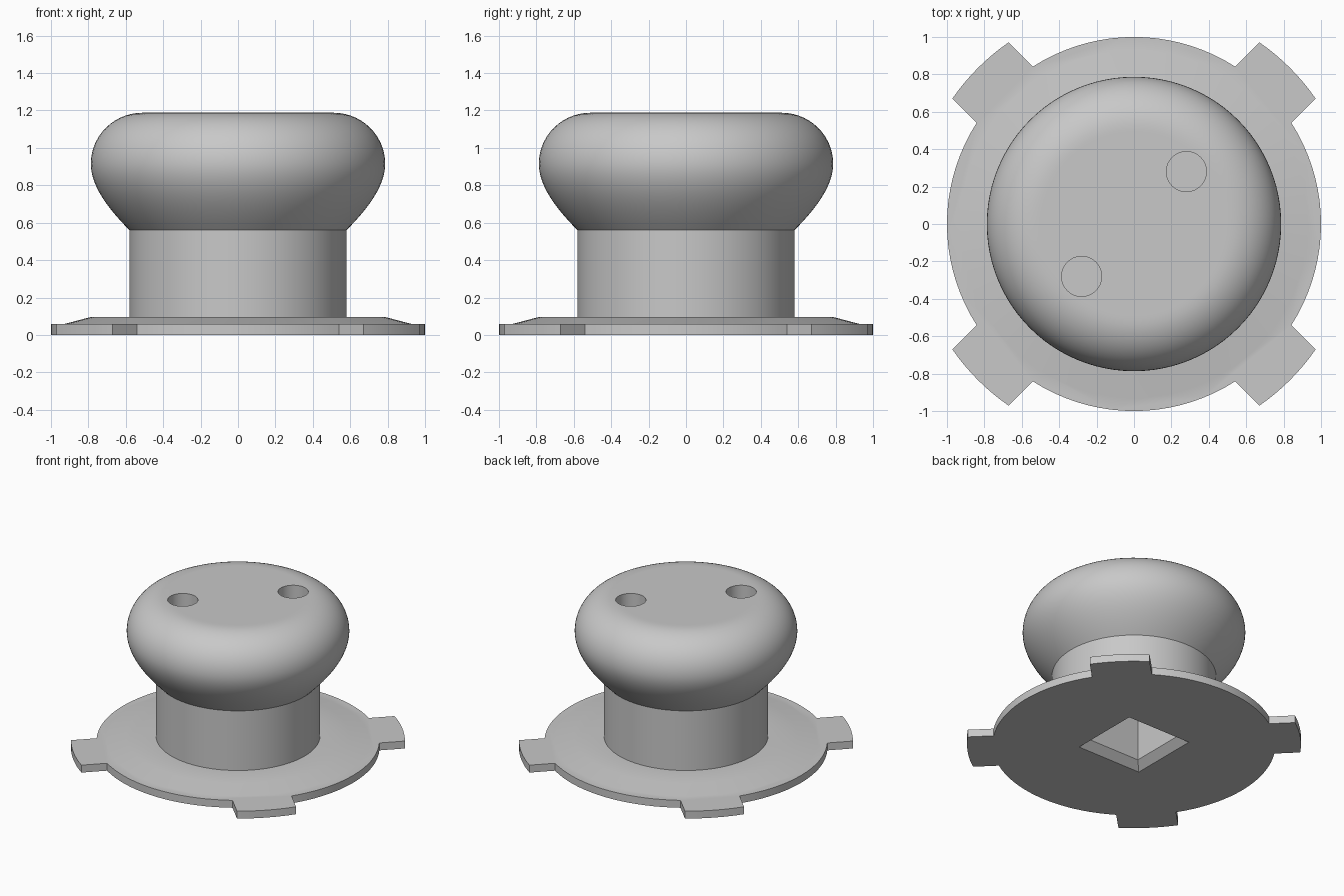
import bpy, bmesh
from math import sin, cos, pi, asin, radians
from mathutils import Vector
from mathutils.geometry import interpolate_bezier

cube = bpy.data.objects.get("Cube")
if cube:
    bpy.data.objects.remove(cube, do_unlink=True)

# One grey for the whole knob
grey = bpy.data.materials.new("plain grey")
grey.use_nodes = True
colour = (0.58, 0.58, 0.58, 1)
grey.diffuse_color = colour
grey.node_tree.nodes["Principled BSDF"].inputs["Base Color"].default_value = colour


def loft(name, rings):
    """Solid through a stack of closed rings, capped at both ends."""
    bm = bmesh.new()
    loops = [[bm.verts.new(p) for p in ring] for ring in rings]
    n = len(loops[0])
    for a, b in zip(loops, loops[1:]):
        for i in range(n):
            j = (i + 1) % n
            bm.faces.new((a[i], a[j], b[j], b[i]))
    bm.faces.new(loops[0][::-1])
    bm.faces.new(loops[-1])
    bmesh.ops.recalc_face_normals(bm, faces=bm.faces)
    mesh = bpy.data.meshes.new(name)
    bm.to_mesh(mesh)
    bm.free()
    mesh.materials.append(grey)
    ob = bpy.data.objects.new(name, mesh)
    bpy.context.collection.objects.link(ob)
    return ob


def circle(r, z, n=96, cx=0, cy=0):
    return [(cx + r * cos(2 * pi * i / n), cy + r * sin(2 * pi * i / n), z)
            for i in range(n)]


def square(h, z):
    return [(-h, -h, z), (h, -h, z), (h, h, z), (-h, h, z)]


def combine(ob, other, operation):
    mod = ob.modifiers.new(other.name, 'BOOLEAN')
    mod.operation = operation
    mod.solver = 'EXACT'
    mod.object = other
    other.hide_render = True


# Flange plate outline: a disc with four parallel-sided tabs on the diagonals
TAB_R, HALF_W = 1.18, 0.212
inner, outer = asin(HALF_W), asin(HALF_W / TAB_R)
outline = []
for k in range(4):
    mid = pi / 4 + k * pi / 2
    for i in range(9):
        a = mid - outer + 2 * outer * i / 8
        outline.append((TAB_R * cos(a), TAB_R * sin(a)))
    for i in range(19):
        a = mid + inner + (pi / 2 - 2 * inner) * i / 18
        outline.append((cos(a), sin(a)))
knob = loft("door_knob", [[(x, y, z) for x, y in outline] for z in (0, 0.058)])

# Turned body: sloped flange top, straight neck, rounded grip
profile = [(0.93, 0.03), (0.93, 0.058), (0.79, 0.095), (0.58, 0.095)]
flare = interpolate_bezier(Vector((0.58, 0.56, 0)), Vector((0.70, 0.68, 0)),
                           Vector((0.787, 0.80, 0)), Vector((0.787, 0.915, 0)), 14)
profile += [(p.x, p.y) for p in flare]
for i in range(1, 15):
    a = pi / 2 * i / 14
    profile.append((0.51 + 0.277 * cos(a), 0.915 + 0.273 * sin(a)))
profile.append((0.49, 1.188))
body = loft("turned_body", [circle(r, z) for r, z in profile])

# Cutters: chamfered square spindle socket and two pin holes in the top
socket = loft("socket_cutter", [square(0.285, -0.01), square(0.22, 0.055),
                                square(0.22, 0.6)])
pins = [loft("pin_hole_cutter", [circle(0.107, z, 48, s * 0.28, s * 0.28)
                                 for z in (0.8, 1.3)]) for s in (-1, 1)]

combine(knob, body, 'UNION')
for cutter in [socket] + pins:
    combine(knob, cutter, 'DIFFERENCE')

# Bake the cuts and drop the helpers
deps = bpy.context.evaluated_depsgraph_get()
baked = bpy.data.meshes.new_from_object(knob.evaluated_get(deps))
knob.modifiers.clear()
knob.data = baked
for helper in [body, socket] + pins:
    bpy.data.objects.remove(helper, do_unlink=True)

bpy.ops.object.select_all(action='DESELECT')
knob.select_set(True)
bpy.context.view_layer.objects.active = knob
bpy.ops.object.shade_smooth_by_angle(angle=radians(30))
